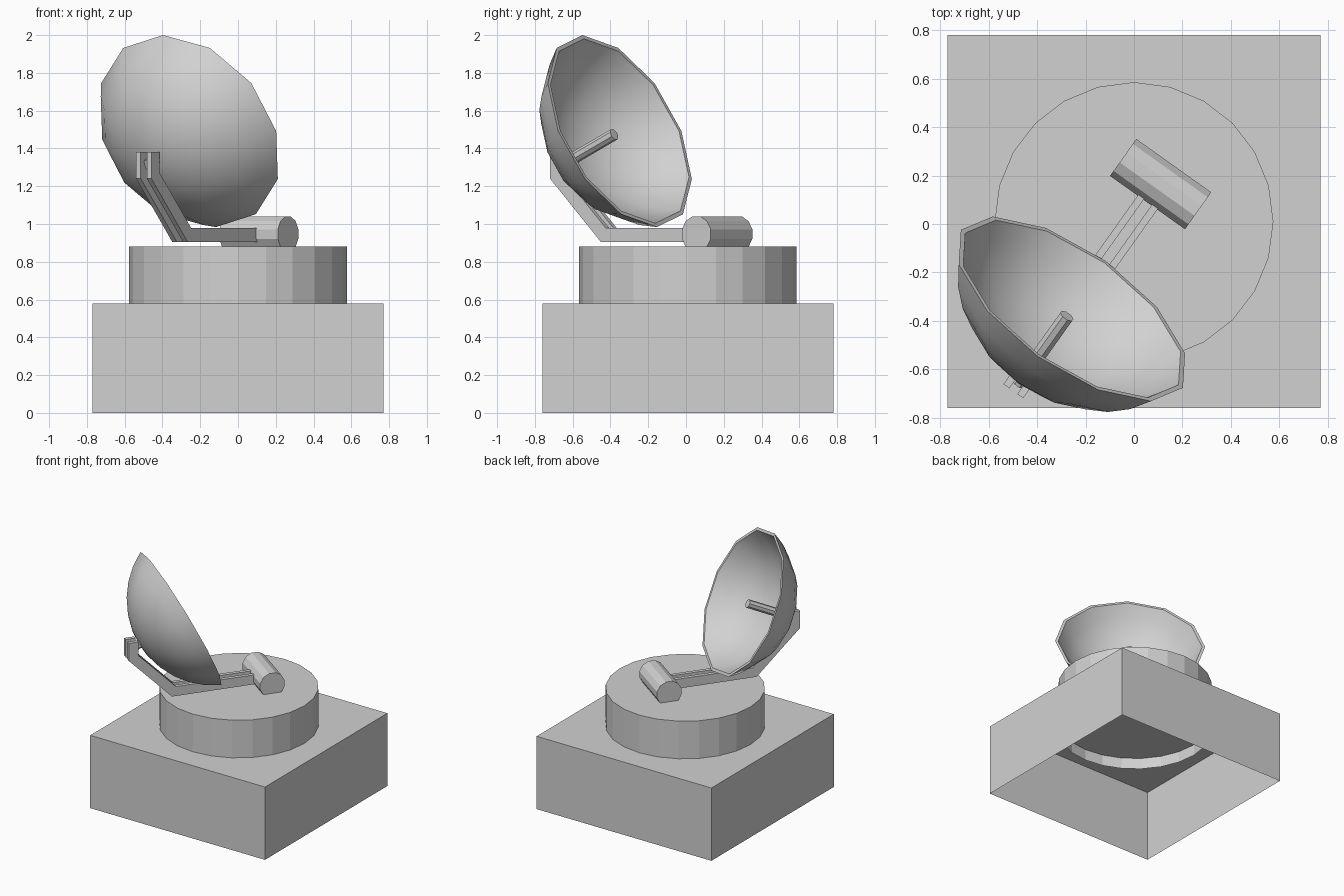
import bpy, bmesh, math
from mathutils import Matrix, Vector

if "Cube" in bpy.data.objects:
    bpy.data.objects.remove(bpy.data.objects["Cube"])

grey = bpy.data.materials.new("light_grey")
grey.diffuse_color = (0.64, 0.64, 0.64, 1)
grey.use_nodes = True
grey.node_tree.nodes["Principled BSDF"].inputs["Base Color"].default_value = grey.diffuse_color

# Turntable frame: local X points along the arm, away from the motor
TURN = Matrix.Translation((0, 0.01, 0)) @ Matrix.Rotation(math.atan2(-0.815, -0.58), 4, 'Z')
TILT = math.radians(25.5)          # elevation of the dish axis
RIM_R, DEPTH, WALL = 0.563, 0.355, 0.02
# Dish frame: local Z is the dish axis, origin at the rim centre
DISH = (TURN @ Matrix.Translation((0.4425, 0, 1.492))
        @ Matrix.Rotation(TILT - math.pi / 2, 4, 'Y'))


def finish(name, bm, matrix=Matrix(), fix_normals=True):
    if fix_normals:
        bmesh.ops.recalc_face_normals(bm, faces=bm.faces)
    mesh = bpy.data.meshes.new(name)
    bm.to_mesh(mesh)
    bm.free()
    mesh.materials.append(grey)
    ob = bpy.data.objects.new(name, mesh)
    bpy.context.collection.objects.link(ob)
    ob.matrix_world = matrix
    return ob


def cylinder(name, radius, z0, z1, sides, matrix, open_bottom=False, turn=0.0):
    bm = bmesh.new()
    bmesh.ops.create_cone(bm, cap_ends=True, segments=sides, radius1=radius,
                          radius2=radius, depth=z1 - z0,
                          matrix=Matrix.Translation((0, 0, (z0 + z1) / 2))
                          @ Matrix.Rotation(turn, 4, 'Z'))
    bmesh.ops.recalc_face_normals(bm, faces=bm.faces)
    if open_bottom:
        low = [f for f in bm.faces if f.normal.z < -0.9]
        bmesh.ops.delete(bm, geom=low, context='FACES_ONLY')
    return finish(name, bm, matrix, False)


def lathe(name, profile, sides, matrix):
    """Spin (radius, z) points around Z; both ends lie on the axis."""
    bm = bmesh.new()
    rings = []
    for r, z in profile:
        if r < 1e-5:
            rings.append([bm.verts.new((0, 0, z))] * sides)
        else:
            rings.append([bm.verts.new((r * math.cos(2 * math.pi * i / sides),
                                        r * math.sin(2 * math.pi * i / sides), z))
                          for i in range(sides)])
    for a, b in zip(rings, rings[1:]):
        for i in range(sides):
            j = (i + 1) % sides
            corners = list(dict.fromkeys([a[i], a[j], b[j], b[i]]))
            bm.faces.new(corners)
    return finish(name, bm, matrix)


# Base box, open underneath
bm = bmesh.new()
bmesh.ops.create_cube(bm, size=1, matrix=Matrix.Translation((0, 0.01, 0.29))
                      @ Matrix.Diagonal((1.54, 1.54, 0.58, 1)))
floor = [f for f in bm.faces if f.normal.z < -0.9]
bmesh.ops.delete(bm, geom=floor, context='FACES_ONLY')
finish("base_box", bm, fix_normals=False)

# Turntable drum, open underneath and sunk into the base
cylinder("turntable", 0.576, 0.49, 0.88, 24, Matrix.Translation((0, 0.01, 0)), True)

# Counterweight drum lying across the arm
cylinder("counterweight", 0.097, -0.19, 0.19, 12,
         TURN @ Matrix.Translation((-0.19, 0, 0.947)) @ Matrix.Rotation(-math.pi / 2, 4, 'X'),
         turn=math.pi / 12)

# Pair of bent support arms, one profile extruded on each side
arm = [(-0.15, 0.905), (0.53, 0.905), (0.86, 1.24), (0.86, 1.38),
       (0.785, 1.38), (0.785, 1.27), (0.499, 0.98), (-0.15, 0.98)]
for side, y0 in (("left", -0.05), ("right", 0.02)):
    bm = bmesh.new()
    face = bm.faces.new([bm.verts.new((x, y0, z)) for x, z in arm])
    new = bmesh.ops.extrude_face_region(bm, geom=[face])["geom"]
    bmesh.ops.translate(bm, vec=Vector((0, 0.03, 0)),
                        verts=[g for g in new if isinstance(g, bmesh.types.BMVert)])
    finish("support_arm_" + side, bm, TURN)

# Dish: spherical cap with a thin wall
ball = (RIM_R ** 2 + DEPTH ** 2) / (2 * DEPTH)
centre = ball - DEPTH
STEPS = 6


def cap(radius):
    top = math.acos(centre / radius)
    return [(radius * math.sin(top * i / STEPS), centre - radius * math.cos(top * i / STEPS))
            for i in range(STEPS + 1)]


dish = lathe("dish", cap(ball) + cap(ball - WALL)[::-1], 12, DISH)
bpy.context.view_layer.objects.active = dish
dish.select_set(True)
bpy.ops.object.shade_smooth_by_angle(angle=math.radians(40))
dish.select_set(False)

# Feed rod along the dish axis, reaching back between the arms
cylinder("feed_rod", 0.032, -0.42, -0.04, 8, DISH, turn=math.pi / 8)
